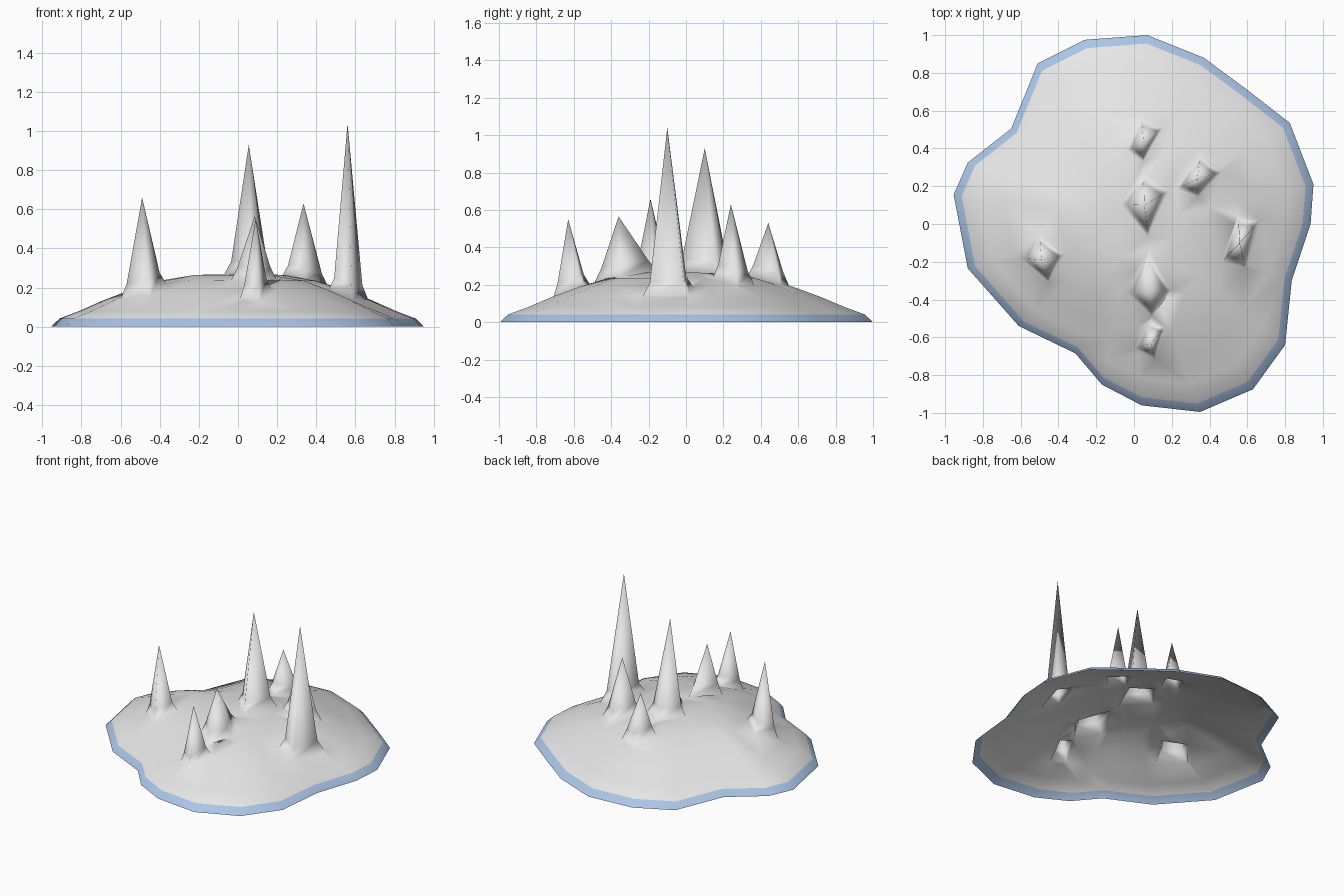
import bpy, bmesh
from mathutils import Vector
from mathutils.geometry import delaunay_2d_cdt, intersect_point_quad_2d

if "Cube" in bpy.data.objects:
    bpy.data.objects.remove(bpy.data.objects["Cube"])

# shoreline seen from above, counter-clockwise
SHORE = [Vector(p) for p in (
    (.95, .21), (.825, .535), (.60, .71), (.37, .88), (.07, 1.0), (-.26, .975), (-.51, .85),
    (-.65, .505), (-.88, .325), (-.955, .155), (-.88, -.235), (-.61, -.54), (-.31, -.685),
    (-.17, -.85), (.04, -.96), (.35, -.995), (.63, -.875), (.80, -.64), (.835, -.30), (.935, 0))]
# mound profile: fraction of the way to the shore, height
PROFILE = [(0, .27), (.25, .265), (.42, .235), (.57, .19), (.72, .135), (.85, .08), (.955, .042), (1, 0)]
# spikes: apex, then the four corners of the base
SPIKES = [
    ((.56, -.10, 1.04), (.55, .04), (.465, -.20), (.59, -.23), (.665, .02)),
    ((.055, .10, .93), (.05, .265), (-.07, .105), (.075, -.07), (.185, .175)),
    ((-.49, -.19, .66), (-.50, -.06), (-.60, -.18), (-.45, -.31), (-.365, -.165)),
    ((.085, -.36, .565), (.08, -.14), (-.035, -.36), (.095, -.49), (.195, -.35)),
    ((.09, -.63, .55), (.09, -.515), (.01, -.66), (.11, -.71), (.165, -.545)),
    ((.335, .24, .63), (.35, .365), (.225, .185), (.34, .145), (.465, .275)),
    ((.05, .44, .53), (.04, .55), (-.035, .39), (.05, .33), (.155, .51)),
]


def height(p):
    """Mound height under a plan point."""
    f = 0
    for i, a in enumerate(SHORE):
        b = SHORE[(i + 1) % len(SHORE)]
        d = a.x * b.y - a.y * b.x
        s, t = (p.x * b.y - p.y * b.x) / d, (a.x * p.y - a.y * p.x) / d
        if s >= -1e-6 and t >= -1e-6:
            f = s + t
            break
    for (f0, z0), (f1, z1) in zip(PROFILE, PROFILE[1:]):
        if f <= f1:
            return z0 + (z1 - z0) * (f - f0) / (f1 - f0)
    return 0


def material(name, col):
    m = bpy.data.materials.new(name)
    m.diffuse_color = (*col, 1)
    m.use_nodes = True
    m.node_tree.nodes["Principled BSDF"].inputs["Base Color"].default_value = m.diffuse_color
    return m


# plan points and constraint loops: shore edge, spike bases, profile rings
pts, edges = [], []


def add_loop(loop):
    n, k = len(pts), len(loop)
    pts.extend(loop)
    edges.extend((n + i, n + (i + 1) % k) for i in range(k))


add_loop([p * .955 for p in SHORE])
bases = [[Vector(c) for c in s[1:]] for s in SPIKES]
for q in bases:
    add_loop(q)


def in_spike(p):
    return any(intersect_point_quad_2d(p, *q) for q in bases)


for f, _ in PROFILE[1:-2]:
    step = 2 if f < .3 else 1
    pts += [p * f for p in SHORE[::step] if not in_spike(p * f)]

# mound surface, left open under the spikes
co, _, tris, *_ = delaunay_2d_cdt(pts, edges, [], 1, 1e-5)
bm = bmesh.new()
vs = [bm.verts.new((p.x, p.y, height(p))) for p in co]
for t in tris:
    if not in_spike(sum((co[i] for i in t), Vector((0, 0))) / 3):
        bm.faces.new([vs[i] for i in t])


# nearest mound vertex to a plan point
def vert_at(p):
    return vs[min(range(len(co)), key=lambda i: (co[i] - p).length)]


# spikes: flared foot, then a straight four-sided point
for s, q in zip(SPIKES, bases):
    tip = bm.verts.new(s[0])
    foot = [vert_at(c) for c in q]
    neck = []
    for c in q:
        p = c.lerp(Vector(s[0][:2]), .28)
        neck.append(bm.verts.new((p.x, p.y, height(p) + .065)))
    for i in range(4):
        j = (i + 1) % 4
        bm.faces.new((foot[i], foot[j], neck[j], neck[i]))
        bm.faces.new((neck[i], neck[j], tip))

# blue shore band
top = [vert_at(p * .955) for p in SHORE]
low = [bm.verts.new((p.x, p.y, 0)) for p in SHORE]
for i in range(len(SHORE)):
    j = (i + 1) % len(SHORE)
    bm.faces.new((low[i], low[j], top[j], top[i])).material_index = 1

bmesh.ops.delete(bm, geom=[v for v in bm.verts if not v.link_faces], context='VERTS')
bmesh.ops.recalc_face_normals(bm, faces=bm.faces)
if sum(f.normal.z * f.calc_area() for f in bm.faces) < 0:
    bmesh.ops.reverse_faces(bm, faces=bm.faces)
for f in bm.faces:
    f.smooth = True

me = bpy.data.meshes.new("spiked_island")
bm.to_mesh(me)
bm.free()
me.materials.append(material("pale grey", (.8, .8, .8)))
me.materials.append(material("light blue", (.42, .58, .82)))
bpy.context.collection.objects.link(bpy.data.objects.new("spiked_island", me))
